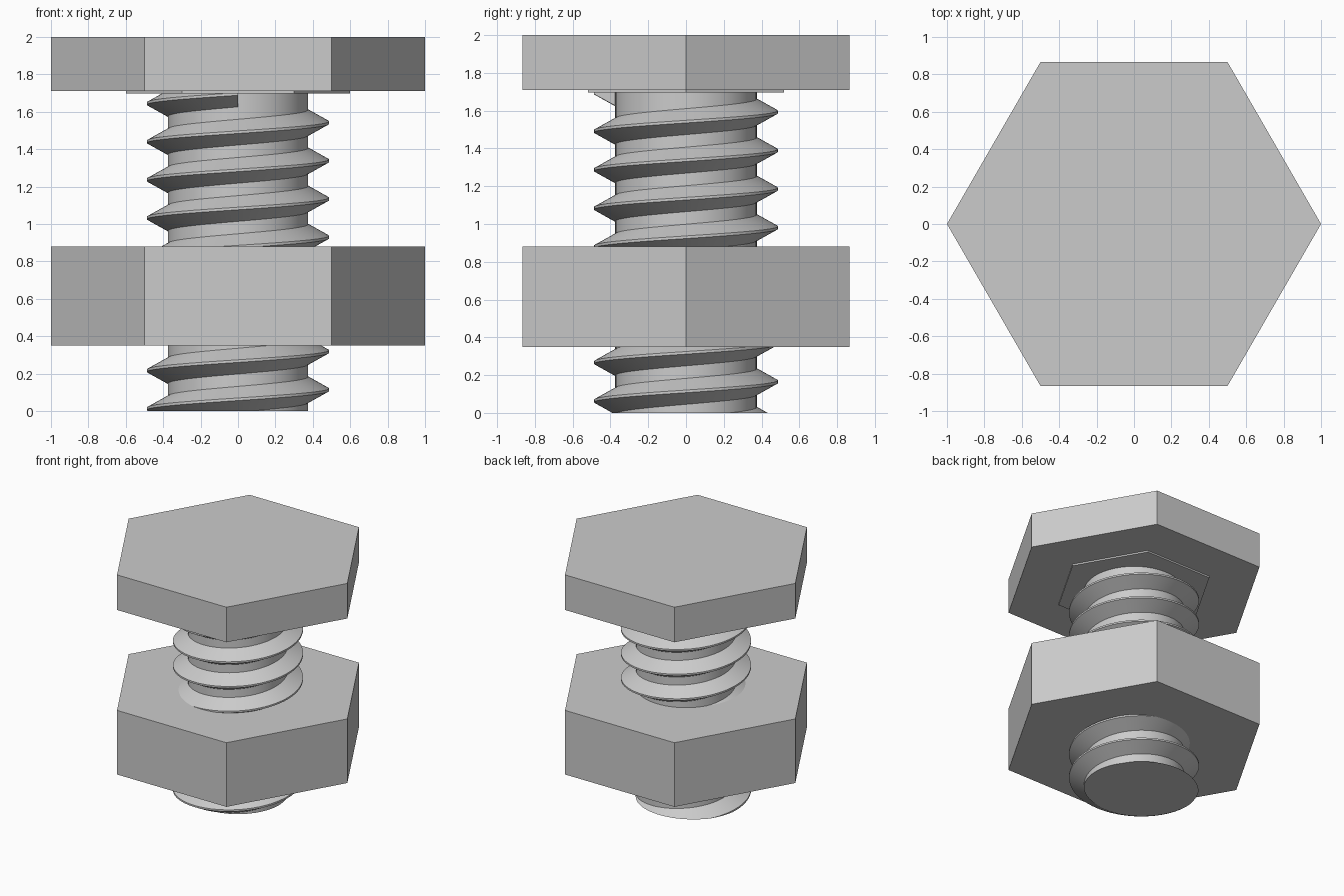
import bpy, bmesh, math

if "Cube" in bpy.data.objects:
    bpy.data.objects.remove(bpy.data.objects["Cube"])

PITCH, CORE_R, CREST_R = 0.204, 0.375, 0.487
STEPS = 72            # segments per turn

steel = bpy.data.materials.new("light_grey_metal")
steel.diffuse_color = (0.6, 0.6, 0.6, 1)
steel.use_nodes = True
steel.node_tree.nodes["Principled BSDF"].inputs["Base Color"].default_value = steel.diffuse_color


def prism(name, sides, radius, z0, z1):
    """Upright prism with a corner on the +x axis."""
    bm = bmesh.new()
    ring = [(radius * math.cos(2 * math.pi * i / sides),
             radius * math.sin(2 * math.pi * i / sides)) for i in range(sides)]
    base = bm.faces.new([bm.verts.new((x, y, z0)) for x, y in ring])
    top = bmesh.ops.extrude_face_region(bm, geom=[base])["geom"]
    bmesh.ops.translate(bm, vec=(0, 0, z1 - z0),
                        verts=[v for v in top if isinstance(v, bmesh.types.BMVert)])
    return finish(name, bm)


def finish(name, bm):
    bmesh.ops.recalc_face_normals(bm, faces=bm.faces[:])
    mesh = bpy.data.meshes.new(name)
    bm.to_mesh(mesh)
    bm.free()
    mesh.materials.append(steel)
    ob = bpy.data.objects.new(name, mesh)
    bpy.context.collection.objects.link(ob)
    return ob


def smooth(ob):
    bpy.ops.object.select_all(action='DESELECT')
    ob.select_set(True)
    bpy.context.view_layer.objects.active = ob
    bpy.ops.object.shade_smooth_by_angle(angle=math.radians(25))


# Hexagonal parts
prism("bolt_head", 6, 1.0, 1.71, 2.0)
prism("head_collar", 6, 0.6, 1.697, 1.72)
prism("nut", 6, 1.0, 0.35, 0.88)

# Shank core
smooth(prism("shank", STEPS, CORE_R, 0, 1.72))

# Thread: trapezoid swept along a right-handed helix, ending at the front
profile = [(0.36, -0.077), (CREST_R, -0.007), (CREST_R, 0.007), (0.36, 0.077)]
bm = bmesh.new()
rings = []
for i in range(9 * STEPS + 1):
    turn = i / STEPS - 9
    a = 2 * math.pi * turn - math.pi / 2
    z = 1.695 + PITCH * turn
    rings.append([bm.verts.new((r * math.cos(a), r * math.sin(a), z + h))
                  for r, h in profile])
for p, q in zip(rings, rings[1:]):
    for k in range(4):
        n = (k + 1) % 4
        bm.faces.new((p[k], q[k], q[n], p[n]))
bm.faces.new(rings[0])
bm.faces.new(rings[-1])

# Trim the thread flush with the shank end
cut = bmesh.ops.bisect_plane(bm, geom=bm.verts[:] + bm.edges[:] + bm.faces[:],
                             plane_co=(0, 0, 0), plane_no=(0, 0, 1), clear_inner=True)
rim = [e for e in bm.edges if e.is_boundary]
bmesh.ops.holes_fill(bm, edges=rim, sides=0)
smooth(finish("thread", bm))
